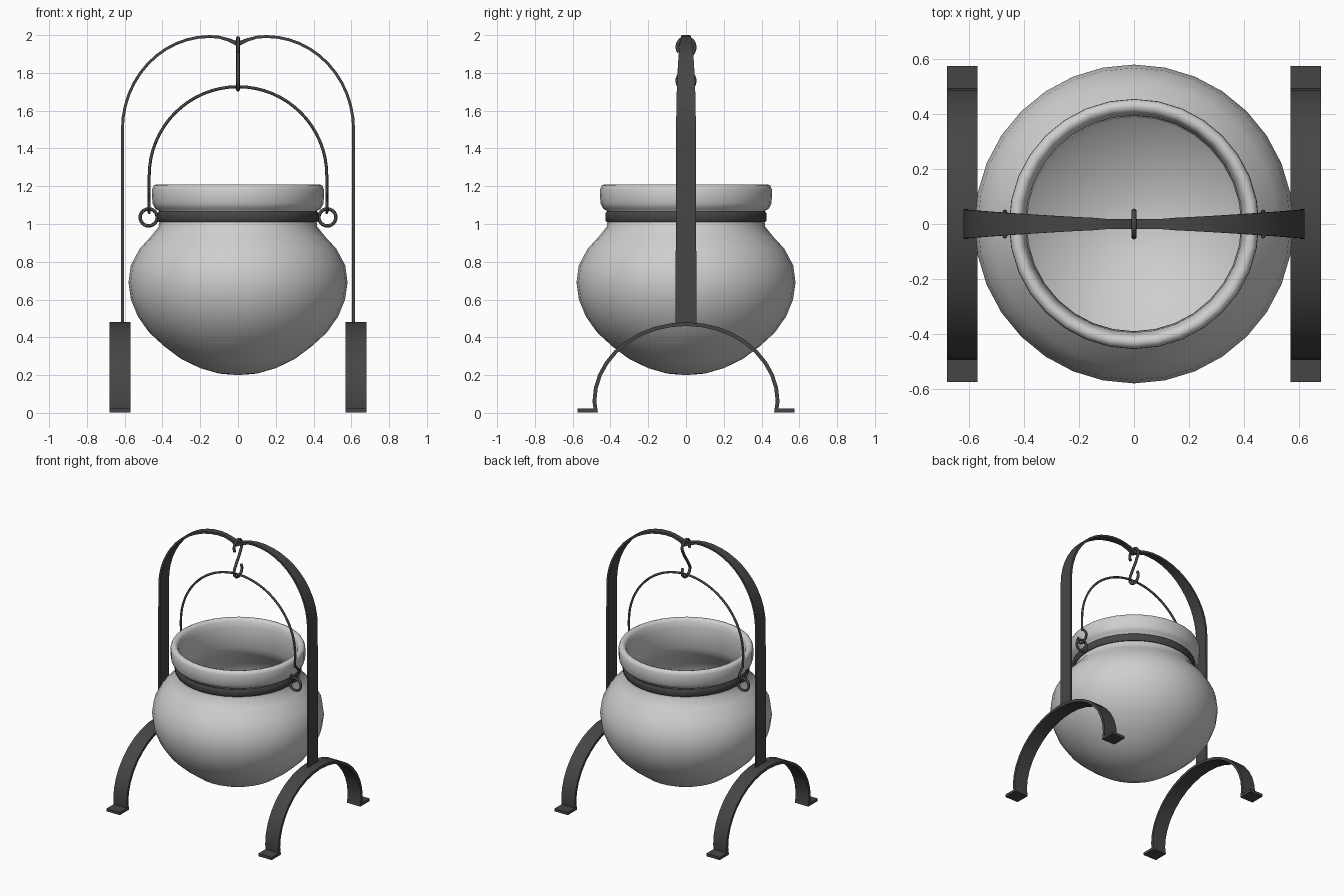
import bpy, bmesh, math
from mathutils import Vector

if "Cube" in bpy.data.objects:
    bpy.data.objects.remove(bpy.data.objects["Cube"])


def material(name, v):
    m = bpy.data.materials.new(name)
    m.diffuse_color = (v, v, v, 1)
    m.use_nodes = True
    m.node_tree.nodes["Principled BSDF"].inputs["Base Color"].default_value = m.diffuse_color
    return m


POT = material("pale grey pot", 0.62)
IRON = material("dark iron", 0.06)


def finish(ob, mat, angle=40):
    ob.data.materials.clear()
    ob.data.materials.append(mat)
    bpy.ops.object.select_all(action='DESELECT')
    ob.select_set(True)
    bpy.context.view_layer.objects.active = ob
    bpy.ops.object.shade_smooth_by_angle(angle=math.radians(angle))
    return ob


def from_bmesh(name, bm, mat, angle=40):
    bmesh.ops.recalc_face_normals(bm, faces=bm.faces)
    me = bpy.data.meshes.new(name)
    bm.to_mesh(me)
    bm.free()
    ob = bpy.data.objects.new(name, me)
    bpy.context.collection.objects.link(ob)
    return finish(ob, mat, angle)


def lathe(name, profile, mat, closed=False, angle=40, n=32):
    bm = bmesh.new()
    pts = profile + profile[:1] if closed else profile
    vs = [bm.verts.new((r, 0, z)) for r, z in pts]
    es = [bm.edges.new(p) for p in zip(vs, vs[1:])]
    bmesh.ops.spin(bm, geom=vs + es, cent=(0, 0, 0), axis=(0, 0, 1),
                   angle=2 * math.pi, steps=n)
    bmesh.ops.remove_doubles(bm, verts=bm.verts, dist=1e-4)
    return from_bmesh(name, bm, mat, angle)


def strap(name, path, place):
    """Flat bar along a 2D path of (u, z, half width, thickness)."""
    bm = bmesh.new()
    rings = []
    for i, (u, z, w, t) in enumerate(path):
        p = Vector((u, z))
        d0 = (p - Vector(path[i - 1][:2])).normalized() if i else None
        d1 = (Vector(path[i + 1][:2]) - p).normalized() if i < len(path) - 1 else None
        d0, d1 = d0 or d1, d1 or d0
        d = (d0 + d1).normalized()
        k = t / 2 / max(0.5, d.dot(d1))
        n = Vector((-d.y, d.x)) * k
        rings.append([bm.verts.new(place(q.x, s * w, q.y))
                      for q, s in ((p + n, -1), (p + n, 1), (p - n, 1), (p - n, -1))])
    for a, b in zip(rings, rings[1:]):
        for j in range(4):
            bm.faces.new((a[j], a[(j + 1) % 4], b[(j + 1) % 4], b[j]))
    bm.faces.new(rings[0])
    bm.faces.new(rings[-1])
    return from_bmesh(name, bm, IRON, 35)


def tube(name, pts, radius, cyclic=False):
    cu = bpy.data.curves.new(name, 'CURVE')
    cu.dimensions = '3D'
    cu.bevel_depth = radius
    cu.bevel_resolution = 2
    cu.use_fill_caps = True
    sp = cu.splines.new('POLY')
    sp.points.add(len(pts) - 1)
    for p, c in zip(sp.points, pts):
        p.co = (*c, 1)
    sp.use_cyclic_u = cyclic
    ob = bpy.data.objects.new(name, cu)
    bpy.context.collection.objects.link(ob)
    bpy.ops.object.select_all(action='DESELECT')
    ob.select_set(True)
    bpy.context.view_layer.objects.active = ob
    bpy.ops.object.convert(target='MESH')
    return finish(bpy.context.object, IRON, 50)


def arc(cu, cz, ru, rz, a0, a1, n):
    out = []
    for i in range(n + 1):
        a = math.radians(a0 + (a1 - a0) * i / n)
        out.append((cu + ru * math.cos(a), cz + rz * math.sin(a)))
    return out


# Hollow pot with rolled rim
outside = [(0, .2), (.1, .208), (.2, .237), (.3, .285), (.39, .352), (.47, .425),
           (.53, .51), (.567, .6), (.58, .69), (.568, .78), (.52, .87),
           (.46, .935), (.42, .985), (.413, 1.03), (.418, 1.07), (.44, 1.082), (.453, 1.11),
           (.455, 1.15), (.454, 1.185), (.447, 1.203), (.432, 1.21)]
inside = [(.415, 1.205), (.405, 1.19), (.395, 1.15), (.39, 1.0), (.43, .92), (.49, .86),
          (.535, .78), (.548, .69), (.535, .6), (.5, .52), (.44, .44), (.36, .37),
          (.25, .3), (.12, .25), (0, .235)]
lathe("pot", outside + inside, POT, angle=60)

# Iron band around the neck
lathe("neck_band", [(.40, 1.01), (.42, 1.01), (.427, 1.02), (.427, 1.055),
                    (.42, 1.065), (.40, 1.065)], IRON, closed=True)

# Overhead frame: tapering strap, dipping at the centre
half = [(.612, .46, .055, .015), (.612, 1.0, .054, .015)]
for x, z in arc(.15, 1.5, .462, .4925, 0, 90, 12):
    half.append((x, z, .018 + .034 * (x / .612) ** 1.4, .015))
half += [(.10, 1.989, .0185, .015), (.05, 1.975, .018, .018)]
path = half + [(0, 1.953, .018, .024)] + [(-x, z, w, t) for x, z, w, t in reversed(half)]
strap("frame_arch", path, lambda u, w, z: (u, w, z))

# Arched legs with flat feet
leg = [(.575, .012), (.478, .012)] + arc(0, .06, .485, .41, 0, 180, 18) + \
      [(-.478, .012), (-.575, .012)]
leg = [(y, z, .055, .02) for y, z in leg]
for side, s in (("right", 1), ("left", -1)):
    strap("leg_" + side, leg, lambda u, w, z: (s * .625 + w, u, z))

    # Ring fixed to the band
    tube("ring_" + side, [(s * .473 + x, 0, z) for x, z in
                          arc(0, 1.035, .045, .045, 0, 345, 23)], .009, True)

# Bail handle with curled hook ends
curl = [(0, 1.165), (.02, 1.152)] + arc(0, 1.105, .045, .045, 45, -200, 14)
bail = [(.47, y, z) for y, z in reversed(curl)]
bail += [(x, 0, z) for x, z in arc(0, 1.257, .47, .47, 0, 180, 32)]
bail += [(-.47, y, z) for y, z in curl]
tube("bail_handle", bail, .008)

# S hook hanging from the frame
hook = arc(0, 1.937, .046, .048, 215, -30, 14) + [(.015, 1.865), (-.015, 1.822)] + \
       arc(0, 1.758, .046, .048, 150, 395, 14)
tube("s_hook", [(0, y, z) for y, z in hook], .01)
